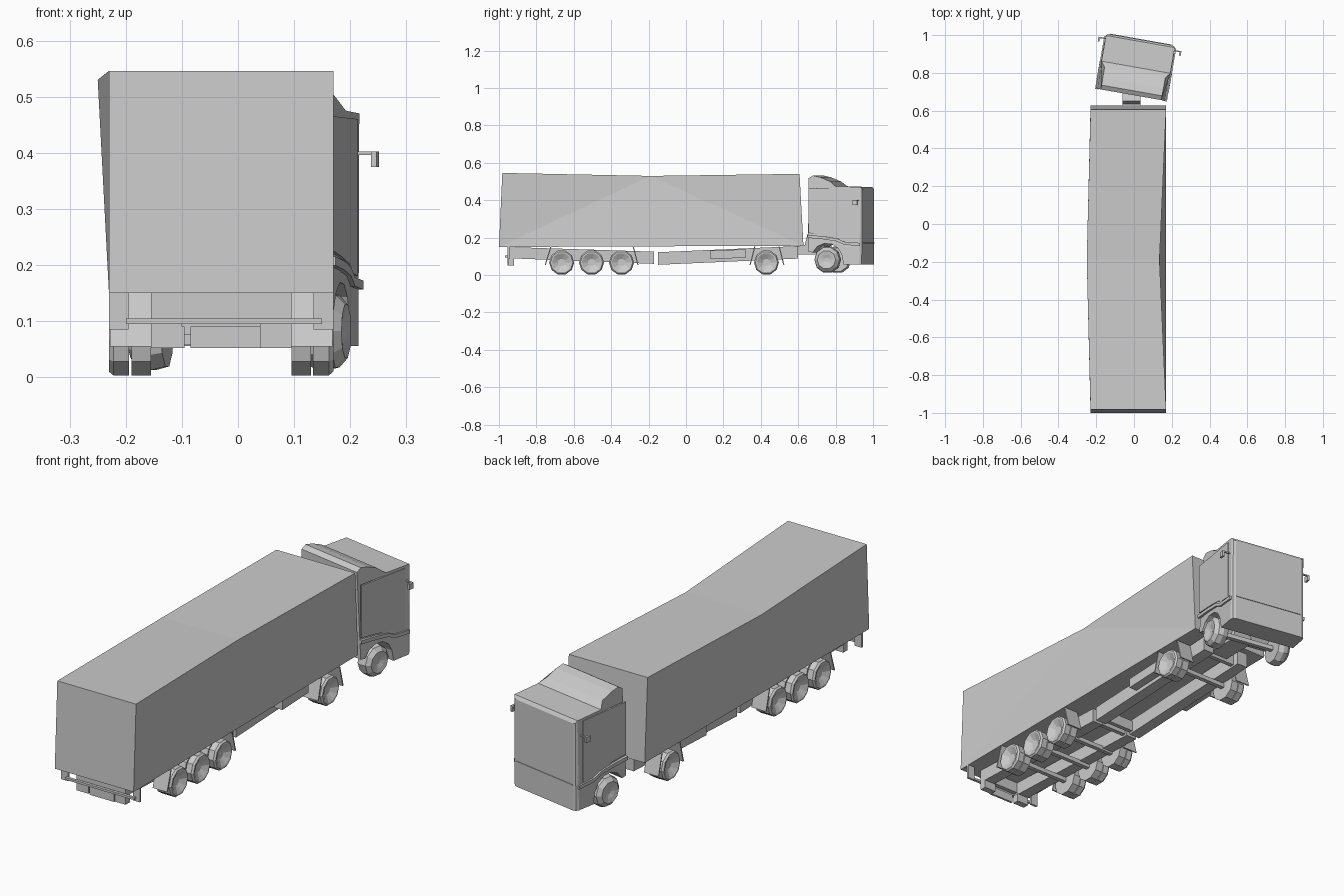
import bpy, bmesh, math
from mathutils import Matrix, Vector

cube = bpy.data.objects.get("Cube")
if cube:
    bpy.data.objects.remove(cube)

grey = bpy.data.materials.new("plain_grey")
grey.use_nodes = True
grey.diffuse_color = (0.6, 0.6, 0.6, 1)
grey.node_tree.nodes["Principled BSDF"].inputs["Base Color"].default_value = (0.6, 0.6, 0.6, 1)

MID = -0.03  # trailer centre line
CAB = Matrix.Translation((0.01, 0.83, 0)) @ Matrix.Rotation(math.radians(-10), 4, 'Z')


def finish(name, bm, matrix=None, smooth=None):
    bmesh.ops.recalc_face_normals(bm, faces=bm.faces)
    if matrix:
        bm.transform(matrix)
    mesh = bpy.data.meshes.new(name)
    bm.to_mesh(mesh)
    bm.free()
    mesh.materials.append(grey)
    ob = bpy.data.objects.new(name, mesh)
    bpy.context.collection.objects.link(ob)
    if smooth:
        bpy.ops.object.select_all(action='DESELECT')
        ob.select_set(True)
        bpy.context.view_layer.objects.active = ob
        bpy.ops.object.shade_smooth_by_angle(angle=math.radians(smooth))
    return ob


def prism_mesh(profile, x0, x1):
    """Side outline (y, z) extruded from x0 to x1."""
    bm = bmesh.new()
    face = bm.faces.new([bm.verts.new((x0, y, z)) for y, z in profile])
    new = bmesh.ops.extrude_face_region(bm, geom=[face])["geom"]
    bmesh.ops.translate(bm, vec=(x1 - x0, 0, 0),
                        verts=[v for v in new if isinstance(v, bmesh.types.BMVert)])
    return bm


def prism(name, profile, x0, x1, matrix=None):
    return finish(name, prism_mesh(profile, x0, x1), matrix)


def box(name, x0, x1, y0, y1, z0, z1, matrix=None):
    return prism(name, [(y0, z0), (y1, z0), (y1, z1), (y0, z1)], x0, x1, matrix)


def ribbon(path, t):
    """Thicken an open (y, z) path downwards."""
    return path + [(y, z - t) for y, z in reversed(path)]


def wheel(name, matrix, profile, sides=10):
    """Revolve (x, radius) points around the axle."""
    bm = bmesh.new()
    rings = [[bm.verts.new((x, r * math.sin(a), r * math.cos(a)))
              for a in [2 * math.pi * (i + 0.5) / sides for i in range(sides)]]
             for x, r in profile]
    for a, b in zip(rings, rings[1:]):
        for i in range(sides):
            j = (i + 1) % sides
            bm.faces.new((a[i], a[j], b[j], b[i]))
    bm.faces.new(rings[0])
    bm.faces.new(rings[-1])
    finish(name, bm, matrix)


# Sagging trailer body: a kinked roof over a flat floor
bm = bmesh.new()
V = lambda *p: bm.verts.new(p)
rl, rr = V(-0.23, -1.0, 0.15), V(0.17, -1.0, 0.15)
fl, fr = V(-0.23, 0.628, 0.157), V(0.17, 0.628, 0.157)
tl, tr = V(-0.23, -0.982, 0.546), V(0.17, -0.982, 0.546)
ml, mr = V(-0.25, -0.19, 0.53), V(0.135, -0.19, 0.53)
ul, ur = V(-0.23, 0.607, 0.541), V(0.17, 0.607, 0.541)
for f in [(rl, rr, fr, fl), (rl, rr, tr, tl), (fl, fr, ur, ul), (tl, tr, mr, ml), (ml, mr, ur, ul),
          (rr, fr, mr), (rr, mr, tr), (fr, ur, mr), (rl, fl, ml), (rl, ml, tl), (fl, ul, ml)]:
    bm.faces.new(f)
finish("trailer_body", bm)

# Broken chassis rails, twin wheels, mudguards and tool boxes on both sides
for side, s in (("right", 1), ("left", -1)):
    X = lambda x: MID + s * x
    prism("rear_rail_" + side, [(-0.95, 0.09), (-0.17, 0.06), (-0.17, 0.125), (-0.95, 0.15)], X(0.07), X(0.125))
    prism("front_rail_" + side, [(-0.15, 0.055), (0.6, 0.088), (0.6, 0.155), (-0.15, 0.122)], X(0.07), X(0.125))
    prism("tool_box_" + side, [(0.13, 0.085), (0.32, 0.093), (0.32, 0.138), (0.13, 0.13)], X(0.125), X(0.165))
    for n, y in enumerate((-0.665, -0.505, -0.345, 0.43)):
        place = Matrix.Translation((MID, y, 0.067)) @ Matrix.Diagonal((s, 1, 1, 1))
        wheel(f"inner_tyre_{side}_{n}", place, [(0.125, 0.045), (0.125, 0.067), (0.16, 0.067), (0.16, 0.045)])
        wheel(f"outer_tyre_{side}_{n}", place, [(0.164, 0.045), (0.164, 0.067), (0.192, 0.067), (0.2, 0.06),
                                                (0.2, 0.052), (0.182, 0.02)])
        box(f"axle_{side}_{n}", X(0), X(0.17), y - 0.01, y + 0.01, 0.057, 0.077)
    # Slanted flaps before and behind each wheel group
    for n, (y, d) in enumerate(((-0.725, -0.03), (-0.285, 0.025), (0.365, -0.025), (0.495, 0.025))):
        prism(f"mud_flap_{side}_{n}", [(y, 0.152), (y + 0.006, 0.152), (y + d + 0.006, 0.055), (y + d, 0.055)],
              X(0.125), X(0.198))
    box("rear_bracket_" + side, X(0.165), X(0.2), -0.955, -0.945, 0.085, 0.15)
    box("rear_lamp_" + side, X(0.065), X(0.125), -0.95, -0.92, 0.052, 0.09)

for n, (y, z) in enumerate(((-0.94, 0.1), (-0.19, 0.07), (-0.14, 0.065), (0.56, 0.095))):
    box(f"cross_member_{n}", X(-0.125), X(0.125), y - 0.01, y + 0.01, z, z + 0.05)
box("rear_bumper", -0.2, 0.15, -0.968, -0.955, 0.095, 0.105)
box("rear_plate", -0.085, 0.04, -0.955, -0.945, 0.052, 0.09)

# Cab shell with a wheel arch and a raised roof deflector
arch = [(-0.046 + 0.085 * math.cos(a), 0.085 + 0.085 * math.sin(a))
        for a in [math.radians(155 - 28 * i) for i in range(6)]]
shell = [(-0.148, 0.125)] + arch + [(0.045, 0.056), (0.148, 0.056), (0.148, 0.455), (0.138, 0.47), (0.0, 0.475),
                                    (-0.03, 0.5), (-0.085, 0.523), (-0.125, 0.532), (-0.148, 0.518)]
bm = prism_mesh(shell, -0.185, 0.185)
for v in bm.verts:
    if v.co.z > 0.48:
        v.co.x *= 0.88
corners = [e for e in bm.edges if all(v.co.y > 0.147 for v in e.verts)
           and abs(e.verts[0].co.x - e.verts[1].co.x) < 0.01]
bmesh.ops.bevel(bm, geom=corners, offset=0.018, segments=2, affect='EDGES', profile=0.5)
finish("cab_shell", bm, CAB)

# Cab wheels, trim, doors and mirrors
for side, s in (("right", 1), ("left", -1)):
    flip = CAB @ Matrix.Diagonal((s, 1, 1, 1))
    wheel("cab_wheel_" + side, flip @ Matrix.Translation((0, -0.046, 0.082)),
          [(0.13, 0.05), (0.13, 0.066), (0.155, 0.073), (0.178, 0.068), (0.194, 0.05), (0.19, 0.03), (0.184, 0.012)])
    prism("fender_trim_" + side, ribbon([(-0.15, 0.215), (-0.06, 0.207), (0.01, 0.196), (0.05, 0.178),
                                         (0.135, 0.172)], 0.016), 0.175, 0.193, flip)
    prism("door_panel_" + side, [(-0.145, 0.225), (-0.06, 0.215), (0.02, 0.202), (0.06, 0.185), (0.11, 0.18),
                                 (0.11, 0.46), (-0.145, 0.465)], 0.18, 0.188, flip)
    box("mirror_arm_" + side, 0.18, 0.22, 0.118, 0.125, 0.396, 0.402, flip)
    box("mirror_" + side, 0.213, 0.223, 0.1, 0.125, 0.375, 0.402, flip)
box("cab_axle", -0.15, 0.15, -0.056, -0.036, 0.072, 0.092, CAB)
box("front_seam", -0.165, 0.165, 0.145, 0.151, 0.17, 0.174, CAB)

# Coupling between cab and trailer
prism("coupling", [(0.56, 0.11), (0.74, 0.11), (0.74, 0.2), (0.65, 0.22), (0.635, 0.16), (0.56, 0.15)], -0.06, 0.035)
